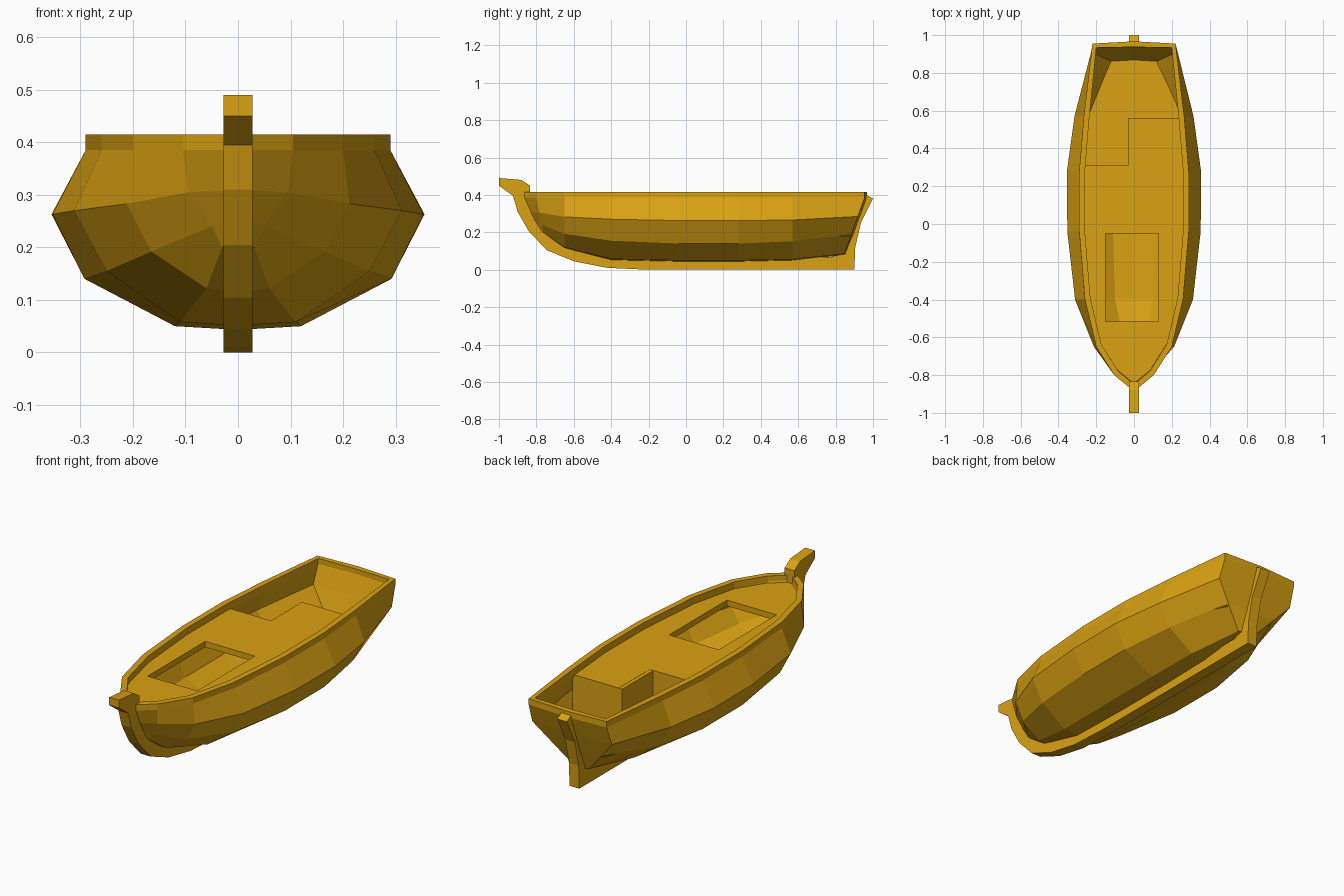
import bpy, bmesh

if "Cube" in bpy.data.objects:
    bpy.data.objects.remove(bpy.data.objects["Cube"])

wood = bpy.data.materials.new("golden_wood")
wood.diffuse_color = (0.70, 0.36, 0.006, 1)
wood.use_nodes = True
wood.node_tree.nodes["Principled BSDF"].inputs["Base Color"].default_value = wood.diffuse_color


def make(name, verts, faces):
    me = bpy.data.meshes.new(name)
    me.from_pydata(verts, [], faces)
    bm = bmesh.new()
    bm.from_mesh(me)
    bmesh.ops.remove_doubles(bm, verts=bm.verts, dist=1e-5)
    bmesh.ops.recalc_face_normals(bm, faces=bm.faces)
    bm.to_mesh(me)
    bm.free()
    me.materials.append(wood)
    ob = bpy.data.objects.new(name, me)
    bpy.context.collection.objects.link(ob)
    return ob


def prism(name, pts, lo, hi, to3d):
    """Extrude a 2D outline between two levels."""
    n = len(pts)
    verts = [to3d(p, lo) for p in pts] + [to3d(p, hi) for p in pts]
    faces = [tuple(range(n)), tuple(range(n, 2 * n))]
    faces += [(i, (i + 1) % n, n + (i + 1) % n, n + i) for i in range(n)]
    return make(name, verts, faces)


def flat(p, h):
    return (p[0], p[1], h)


def side(p, h):
    return (h, p[0], p[1])


def box(name, x0, x1, y0, y1, z0, z1):
    return prism(name, [(x0, y0), (x1, y0), (x1, y1), (x0, y1)], z0, z1, flat)


# Hull stations: y, rake, three chines (half width, height), gunwale half width
stations = [
    (-0.87, -0.45, .012, .215, .015, .252, .018, .308, .020),
    (-0.80, -0.20, .030, .200, .050, .240, .095, .305, .105),
    (-0.65, 0, .060, .122, .165, .192, .212, .283, .200),
    (-0.40, 0, .110, .058, .250, .155, .312, .270, .260),
    (-0.04, 0, .120, .050, .292, .140, .353, .263, .290),
    (0.28, 0, .120, .050, .292, .140, .355, .263, .290),
    (0.57, 0, .110, .056, .250, .152, .315, .266, .266),
    (0.955, 0.36, .045, .085, .140, .190, .225, .285, .220),
]


def section(s):
    y, rake, x3, z3, x2, z2, x1, z1, xr = s
    half = [(x3, z3), (x2, z2), (x1, z1), (xr, .385), (xr, .415)]
    row = [(-x, z) for x, z in reversed(half)] + [(0, z3 - .007)] + half
    return [(x, y + rake * (min(z, .385) - .385), z) for x, z in row]


# Hull shell with transom
verts, faces = [], []
for s in stations:
    verts += section(s)
n = 11
for r in range(len(stations) - 1):
    for c in range(n - 1):
        a = r * n + c
        faces.append((a, a + 1, a + n + 1, a + n))
last = (len(stations) - 1) * n
centre = {}
for k in range(1, 6):
    x, y, z = verts[last + 5 + k]
    centre[k] = len(verts)
    verts.append((0, y + .012, z))
for sgn in (-1, 1):
    faces.append((last + 5, last + 5 + sgn, centre[1]))
    for k in range(1, 5):
        faces.append((last + 5 + sgn * k, last + 5 + sgn * (k + 1), centre[k + 1], centre[k]))
hull = make("hull", verts, faces)
solid = hull.modifiers.new("thickness", "SOLIDIFY")
solid.thickness = 0.03
solid.offset = -1
# Orient the open shell so its normals point outward
if sum(p.normal.x * p.center.x for p in hull.data.polygons) < 0:
    hull.data.flip_normals()

# Keel, stem and sternpost in one profile (y, z)
profile = [(-1, .49), (-1, .45), (-.925, .395), (-.90, .31), (-.84, .205), (-.745, .105),
           (-.60, .045), (-.42, .01), (-.2, 0), (.9, 0), (.905, .12), (.935, .25), (1, .38),
           (.965, .40), (.945, .385), (.85, .10), (.80, .07), (.5, .06), (-.4, .06),
           (-.64, .125), (-.77, .22), (-.835, .33), (-.835, .45), (-.88, .48)]
prism("keel_and_stem", profile, -.0275, .0275, side)

# Deck with a stepped rear edge and a hatch opening
edge = [(s[8] - .015, s[0]) for s in stations[1:7]]
right = [(.01, -.85)] + edge[:5] + [(.25, .56)]
left = [(-x, y) for x, y in edge[:5]]
outline = right + [(-.012, .56), (-.012, .31), (-.272, .31)] + left[::-1] + [(-.01, -.85)]
deck = prism("deck", outline, .35, .38, flat)
cutter = box("hatch_cutter", -.15, .13, -.515, -.05, .3, .45)
cutter.hide_render = True
cutter.hide_viewport = True
cut = deck.modifiers.new("hatch", "BOOLEAN")
cut.operation = "DIFFERENCE"
cut.object = cutter
cut.solver = "EXACT"

# Bulkheads below the stepped deck edge
box("bulkhead_left", -.272, -.012, .29, .31, .18, .379)
box("bulkhead_middle", -.032, -.012, .29, .56, .18, .379)
box("bulkhead_right", -.032, .25, .54, .56, .18, .379)

# Cockpit floor
half = [(.295, .28), (.26, .57), (.14, .875)]
prism("cockpit_floor", half + [(-x, y) for x, y in reversed(half)], .18, .2, flat)
